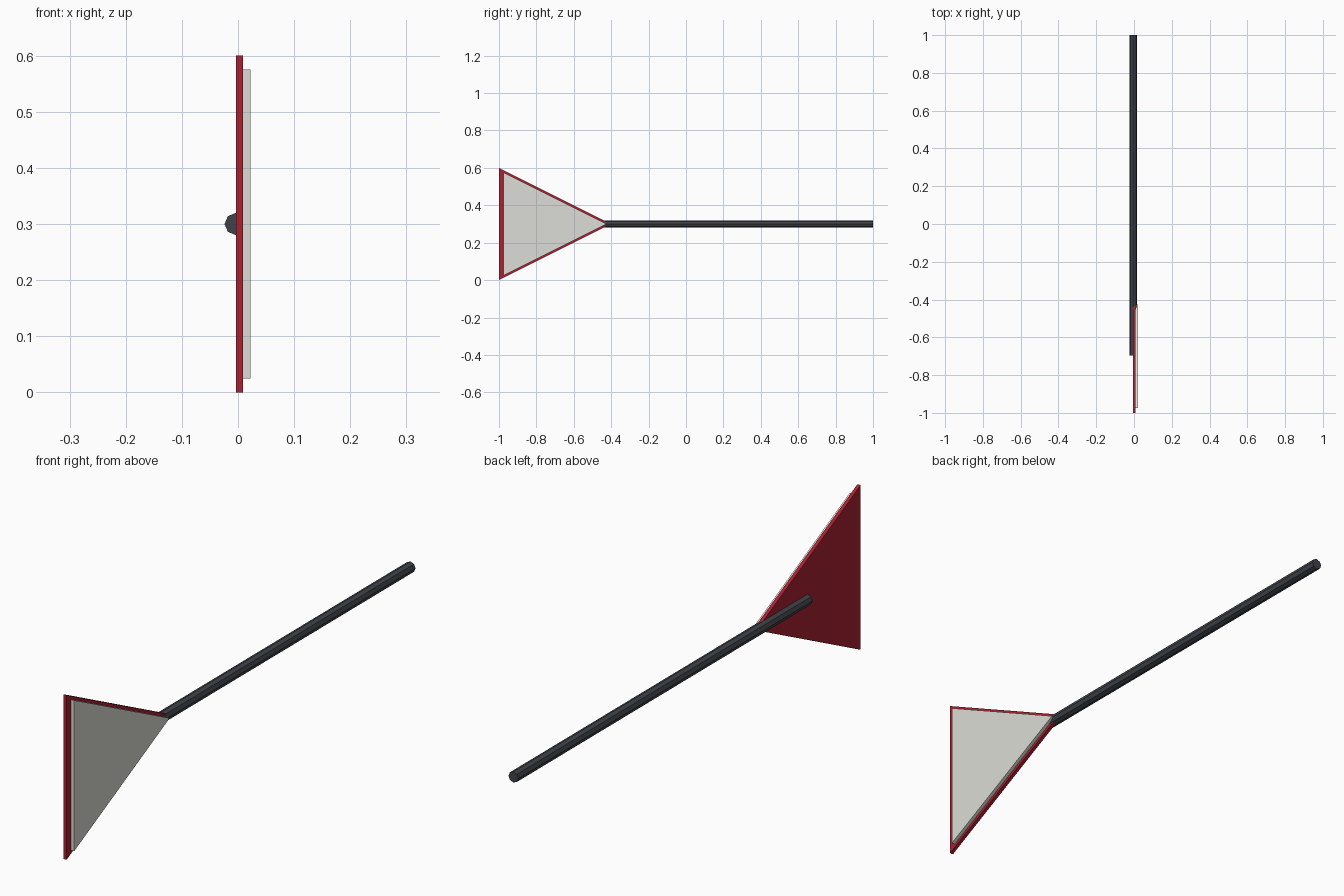
import bpy, bmesh, math

if "Cube" in bpy.data.objects:
    bpy.data.objects.remove(bpy.data.objects["Cube"])


def paint(obj, name, rgb):
    mat = bpy.data.materials.new(name)
    mat.diffuse_color = (*rgb, 1)
    mat.use_nodes = True
    mat.node_tree.nodes["Principled BSDF"].inputs["Base Color"].default_value = mat.diffuse_color
    obj.data.materials.append(mat)


def triangle_plate(name, y_back, y_tip, half_height, x0, x1):
    """Triangular plate in the YZ plane, pointing to +y, extruded along x."""
    bm = bmesh.new()
    profile = [(y_back, 0.3 - half_height), (y_tip, 0.3), (y_back, 0.3 + half_height)]
    face = bm.faces.new([bm.verts.new((x0, y, z)) for y, z in profile])
    ext = bmesh.ops.extrude_face_region(bm, geom=[face])
    verts = [g for g in ext["geom"] if isinstance(g, bmesh.types.BMVert)]
    bmesh.ops.translate(bm, verts=verts, vec=(x1 - x0, 0, 0))
    bmesh.ops.recalc_face_normals(bm, faces=bm.faces)
    mesh = bpy.data.meshes.new(name)
    bm.to_mesh(mesh)
    bm.free()
    obj = bpy.data.objects.new(name, mesh)
    bpy.context.collection.objects.link(obj)
    return obj


# Red pennant backing with a pale, slightly smaller panel on its right side
backing = triangle_plate("flag_backing", -1.0, -0.4, 0.3, -0.004, 0.009)
paint(backing, "red", (0.40, 0.015, 0.03))
panel = triangle_plate("flag_panel", -0.975, -0.425, 0.275, 0.009, 0.022)
paint(panel, "pale_grey", (0.72, 0.72, 0.68))

# Octagonal pole lying along y, its end overlapping the back of the flag
y0, y1 = -0.695, 1.0
bpy.ops.mesh.primitive_cylinder_add(
    vertices=8, radius=0.0197, depth=y1 - y0,
    location=(-0.0042, (y0 + y1) / 2, 0.3), rotation=(math.pi / 2, 0, 0))
pole = bpy.context.object
pole.name = "pole"
paint(pole, "dark_grey", (0.05, 0.055, 0.065))
